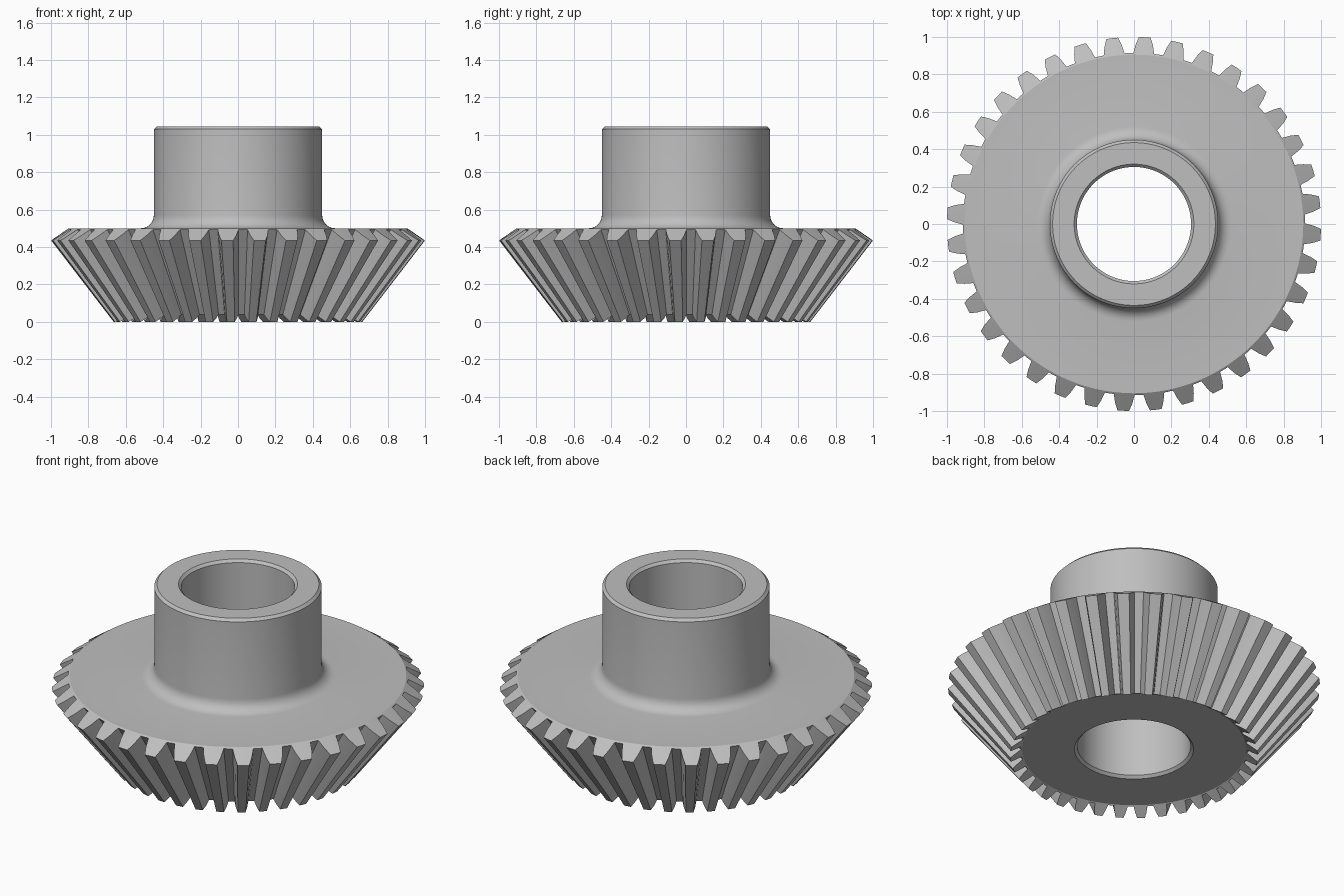
import bpy
import bmesh
from math import sin, cos, pi, radians

if "Cube" in bpy.data.objects:
    bpy.data.objects.remove(bpy.data.objects["Cube"], do_unlink=True)

TEETH = 36
PHASE = -3.3          # angle of the first tooth, degrees
APEX_Z = -0.864       # common apex of the tooth cones
SMALL = 0.665         # size of the small tooth end against the large end
RIM_R, RIM_Z = 0.905, 0.5
TIP_R, TIP_Z = 1.0, 0.435
ROOT_R, MID_R = 0.915, 0.96

# One tooth and its gap: (angle from tooth centre, radius at the large end)
TOOTH = [(-3.5, ROOT_R), (-2.75, MID_R), (-1.8, TIP_R), (0, TIP_R),
         (1.8, TIP_R), (2.75, MID_R), (3.5, ROOT_R), (5, ROOT_R)]
SPOKES = [(radians(PHASE + i * 360 / TEETH + a), r)
          for i in range(TEETH) for a, r in TOOTH]


def circle_ring(r, z):
    return [(r * cos(a), r * sin(a), z) for a, _ in SPOKES]


def toothed_ring(scale):
    """Tooth outline on the back cone, scaled about the apex."""
    slope = (TIP_Z - RIM_Z) / (TIP_R - RIM_R)
    ring = []
    for a, r in SPOKES:
        z = RIM_Z + (r - RIM_R) * slope
        ring.append((scale * r * cos(a), scale * r * sin(a),
                     APEX_Z + scale * (z - APEX_Z)))
    return ring


# Sections from the bore, under the disc, over the teeth and up the hub
bore, hub, bevel, top, fillet = 0.305, 0.45, 0.015, 1.045, 0.07
base_z = APEX_Z + SMALL * (RIM_Z - APEX_Z)
rings = [circle_ring(bore, base_z + bevel),
         circle_ring(bore + bevel, base_z),
         circle_ring(RIM_R * SMALL, base_z),
         toothed_ring(SMALL),
         toothed_ring(1),
         circle_ring(RIM_R, RIM_Z)]
for i in range(7):
    a = i / 6 * pi / 2
    rings.append(circle_ring(hub + fillet * (1 - sin(a)),
                             RIM_Z + fillet * (1 - cos(a))))
rings += [circle_ring(hub, top - bevel),
          circle_ring(hub - bevel, top),
          circle_ring(bore + bevel, top),
          circle_ring(bore, top - bevel)]

# Skin the sections into one closed body
bm = bmesh.new()
loops = [[bm.verts.new(p) for p in ring] for ring in rings]
count = len(SPOKES)
for low, high in zip(loops, loops[1:] + loops[:1]):
    for i in range(count):
        j = (i + 1) % count
        bm.faces.new((low[i], low[j], high[j], high[i]))
bmesh.ops.recalc_face_normals(bm, faces=bm.faces[:])
mesh = bpy.data.meshes.new("bevel_gear")
bm.to_mesh(mesh)
bm.free()
gear = bpy.data.objects.new("bevel_gear", mesh)
bpy.context.collection.objects.link(gear)

# Plain grey metal
grey = bpy.data.materials.new("grey")
grey.use_nodes = True
colour = (0.52, 0.52, 0.52, 1)
grey.diffuse_color = colour
grey.node_tree.nodes["Principled BSDF"].inputs["Base Color"].default_value = colour
mesh.materials.append(grey)

# Smooth round surfaces, crisp edges
bpy.ops.object.select_all(action="DESELECT")
gear.select_set(True)
bpy.context.view_layer.objects.active = gear
bpy.ops.object.shade_smooth_by_angle(angle=radians(25))
